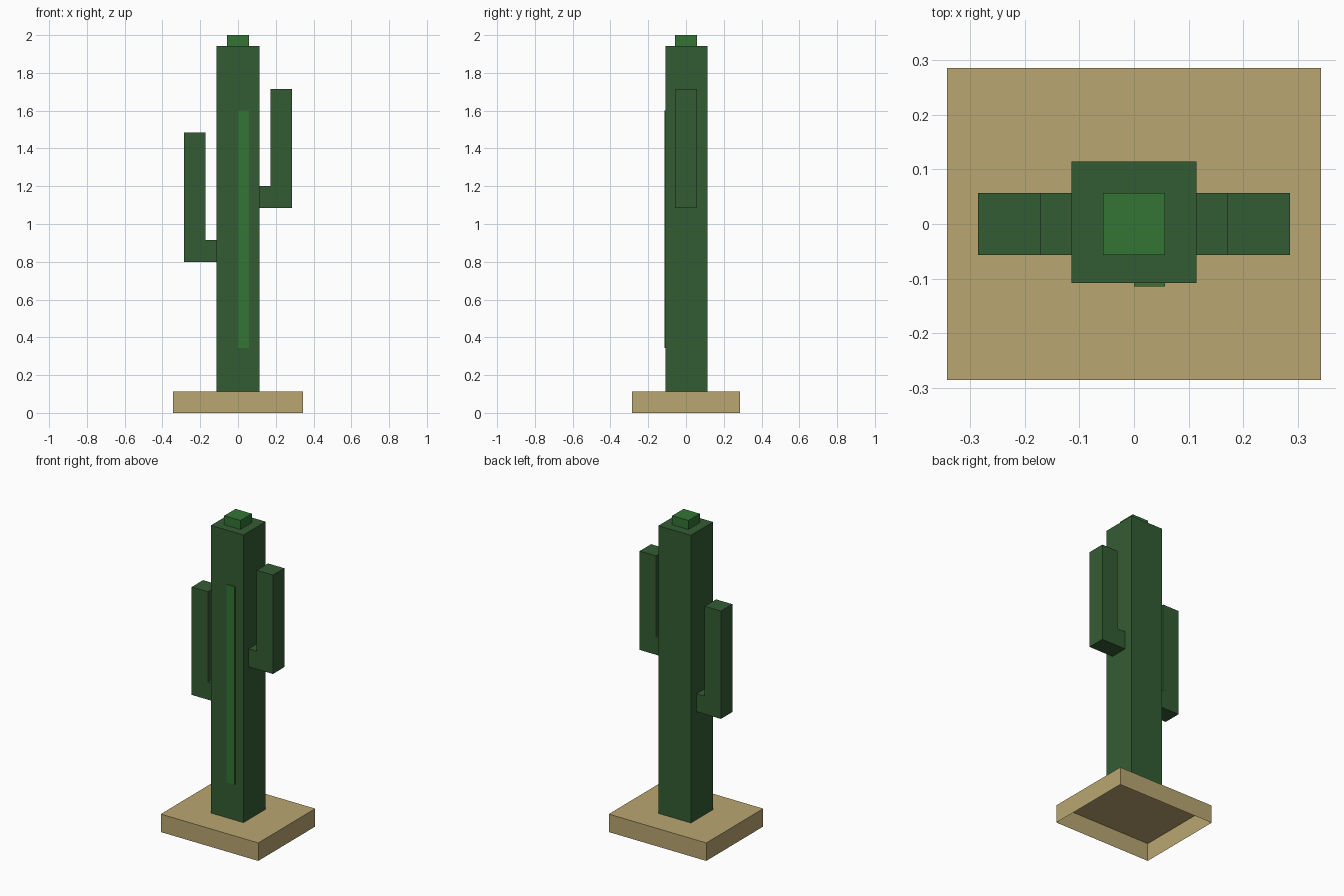
import bpy, bmesh

if "Cube" in bpy.data.objects:
    bpy.data.objects.remove(bpy.data.objects["Cube"])

U = 2 / 35  # one block unit; the cactus is 35 blocks tall


def material(name, rgb):
    lin = [((c / 255 + 0.055) / 1.055) ** 2.4 for c in rgb]
    m = bpy.data.materials.new(name)
    m.diffuse_color = (*lin, 1)
    m.use_nodes = True
    m.node_tree.nodes["Principled BSDF"].inputs["Base Color"].default_value = m.diffuse_color
    return m


SAND = material("sand", (186, 166, 113))
DARK = material("dark_green", (52, 92, 52))
BRIGHT = material("bright_green", (51, 117, 54))


def prism(name, profile, y0, y1, mat, open_bottom=False):
    """Extrude an x-z outline (in blocks) from y0 to y1."""
    bm = bmesh.new()
    face = bm.faces.new([bm.verts.new((x * U, y0 * U, z * U)) for x, z in profile])
    res = bmesh.ops.extrude_face_region(bm, geom=[face], use_keep_orig=True)
    moved = [v for v in res["geom"] if isinstance(v, bmesh.types.BMVert)]
    bmesh.ops.translate(bm, verts=moved, vec=(0, (y1 - y0) * U, 0))
    bmesh.ops.recalc_face_normals(bm, faces=bm.faces)
    if open_bottom:
        low = min(v.co.z for v in bm.verts)
        under = [f for f in bm.faces if all(abs(v.co.z - low) < 1e-5 for v in f.verts)]
        bmesh.ops.delete(bm, geom=under, context='FACES_ONLY')
    me = bpy.data.meshes.new(name)
    bm.to_mesh(me)
    bm.free()
    me.materials.append(mat)
    ob = bpy.data.objects.new(name, me)
    bpy.context.collection.objects.link(ob)
    return ob


def rect(x0, x1, z0, z1):
    return [(x0, z0), (x1, z0), (x1, z1), (x0, z1)]


def arm(name, side, z0, z1):
    # L-shaped arm: short stub from the trunk, then an upright
    outline = [(2, z0), (5, z0), (5, z1), (3, z1), (3, z0 + 2), (2, z0 + 2)]
    prism(name, [(side * x, z) for x, z in outline], -1, 1, DARK)


# Sand slab, hollow underneath
prism("sand_base", rect(-6, 6, 0, 2), -5, 5, SAND, open_bottom=True)

# Trunk with crown and front stripe
prism("trunk", rect(-2, 2, 2, 34), -1.9, 2, DARK, open_bottom=True)
prism("crown", rect(-1, 1, 34, 35), -1, 1, BRIGHT, open_bottom=True)
prism("front_stripe", rect(0, 1, 6, 28), -2, -1.9, BRIGHT)

# Arms
arm("left_arm", -1, 14, 26)
arm("right_arm", 1, 19, 30)
